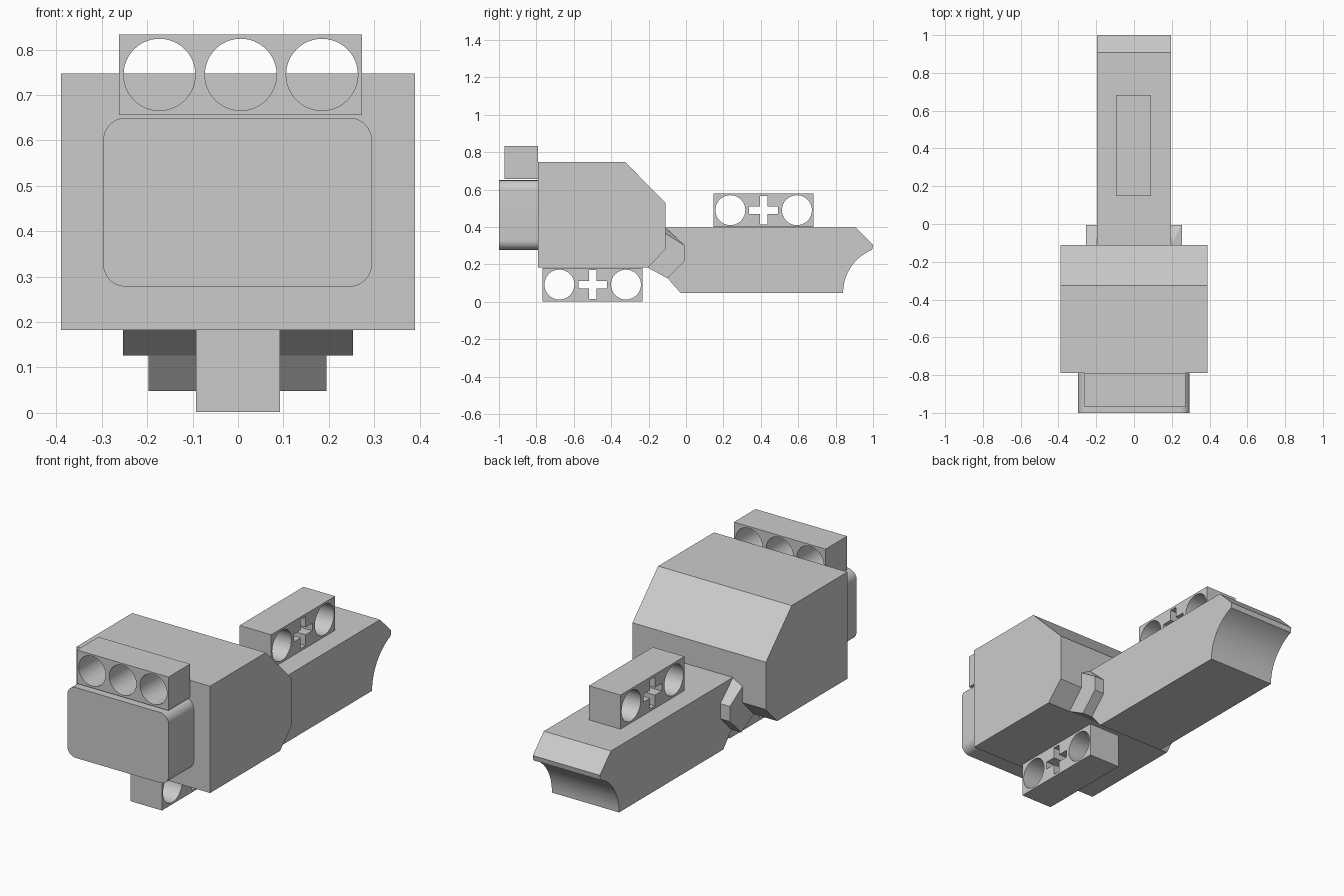
import bpy, bmesh
from math import sin, cos, pi, radians

if "Cube" in bpy.data.objects:
    bpy.data.objects.remove(bpy.data.objects["Cube"])


def circle(u, v, r, n=48):
    return [(u + r * cos(2 * pi * i / n), v + r * sin(2 * pi * i / n)) for i in range(n)]


def rect(u0, u1, v0, v1):
    return [(u0, v0), (u1, v0), (u1, v1), (u0, v1)]


def cross(u, v, a, b):
    quarter = [(a, -b), (a, b), (b, b)]
    pts = []
    for _ in range(4):
        pts += [(u + p, v + q) for p, q in quarter]
        quarter = [(-q, p) for p, q in quarter]
    return pts


def rounded_rect(u0, u1, v0, v1, r, n=10):
    pts = []
    for k, (u, v) in enumerate(rect(u0 + r, u1 - r, v0 + r, v1 - r)):
        for i in range(n + 1):
            a = pi + k * pi / 2 + i * pi / 2 / n
            pts.append((u + r * cos(a), v + r * sin(a)))
    return pts


def finish(name, bm):
    bmesh.ops.recalc_face_normals(bm, faces=bm.faces)
    mesh = bpy.data.meshes.new(name)
    bm.to_mesh(mesh)
    bm.free()
    ob = bpy.data.objects.new(name, mesh)
    bpy.context.collection.objects.link(ob)
    bpy.ops.object.select_all(action='DESELECT')
    ob.select_set(True)
    bpy.context.view_layer.objects.active = ob
    bpy.ops.object.shade_smooth_by_angle(angle=radians(25))
    return ob


def extrude(name, axis, lo, hi, outline, holes=()):
    """Extrude an outline with holes along x (profile in yz) or y (profile in xz)."""
    cu = bpy.data.curves.new(name + "_profile", 'CURVE')
    cu.dimensions = '2D'
    cu.fill_mode = 'BOTH'
    cu.extrude = (hi - lo) / 2
    for loop in [outline, *holes]:
        sp = cu.splines.new('POLY')
        sp.points.add(len(loop) - 1)
        for p, (u, v) in zip(sp.points, loop):
            p.co = (u, v, 0, 1)
        sp.use_cyclic_u = True
    tmp = bpy.data.objects.new(name + "_profile", cu)
    bpy.context.collection.objects.link(tmp)
    dg = bpy.context.evaluated_depsgraph_get()
    mesh = bpy.data.meshes.new_from_object(tmp.evaluated_get(dg))
    bm = bmesh.new()
    bm.from_mesh(mesh)
    bpy.data.objects.remove(tmp)
    bpy.data.meshes.remove(mesh)
    bpy.data.curves.remove(cu)
    bmesh.ops.remove_doubles(bm, verts=bm.verts, dist=1e-4)
    mid = (lo + hi) / 2
    for vert in bm.verts:
        u, v, w = vert.co
        vert.co = (w + mid, u, v) if axis == 'x' else (u, w + mid, v)
    return finish(name, bm)


# main housing
extrude("housing", 'x', -0.39, 0.39,
        [(-0.79, 0.183), (-0.205, 0.183), (-0.11, 0.28), (-0.11, 0.53),
         (-0.325, 0.747), (-0.79, 0.747)])

# rounded front block
extrude("front_block", 'y', -1.0, -0.79,
        rounded_rect(-0.297, 0.295, 0.278, 0.65, 0.05))

# three-hole beam on the front
extrude("front_beam", 'y', -0.97, -0.79, rect(-0.262, 0.273, 0.656, 0.833),
        [circle(x, 0.745, 0.079) for x in (-0.173, 0.006, 0.185)])

# beams with two round holes and a cross hole
for name, x0, x1, y0, z0 in (("lower_beam", -0.093, 0.092, -0.766, 0.002),
                             ("upper_beam", -0.095, 0.09, 0.148, 0.40)):
    y, z = y0 + 0.267, z0 + 0.09
    extrude(name, 'x', x0, x1, rect(y0, y0 + 0.534, z0, z0 + 0.18),
            [circle(y - 0.178, z, 0.08), circle(y + 0.178, z, 0.08),
             cross(y, z, 0.077, 0.02)])

# arm with a concave tip
arc = [(1.088 - 0.248 * cos(radians(a)), 0.048 + 0.248 * sin(radians(a)))
       for a in [68 * i / 16 for i in range(17)]]
extrude("arm", 'x', -0.197, 0.195,
        [(-0.11, 0.14), (-0.03, 0.048)] + arc +
        [(1.0, 0.305), (0.907, 0.398), (-0.11, 0.398)])

# faceted collar between housing and arm
bm = bmesh.new()
for s in (-1, 1):
    for y, z in [(-0.205, 0.183), (-0.10, 0.126), (-0.005, 0.22), (-0.005, 0.30), (-0.11, 0.365)]:
        bm.verts.new((s * 0.253, y, z))
    bm.verts.new((s * 0.197, -0.11, 0.396))
bmesh.ops.convex_hull(bm, input=bm.verts)
bmesh.ops.dissolve_limit(bm, angle_limit=radians(1), verts=bm.verts, edges=bm.edges)
finish("collar", bm)
